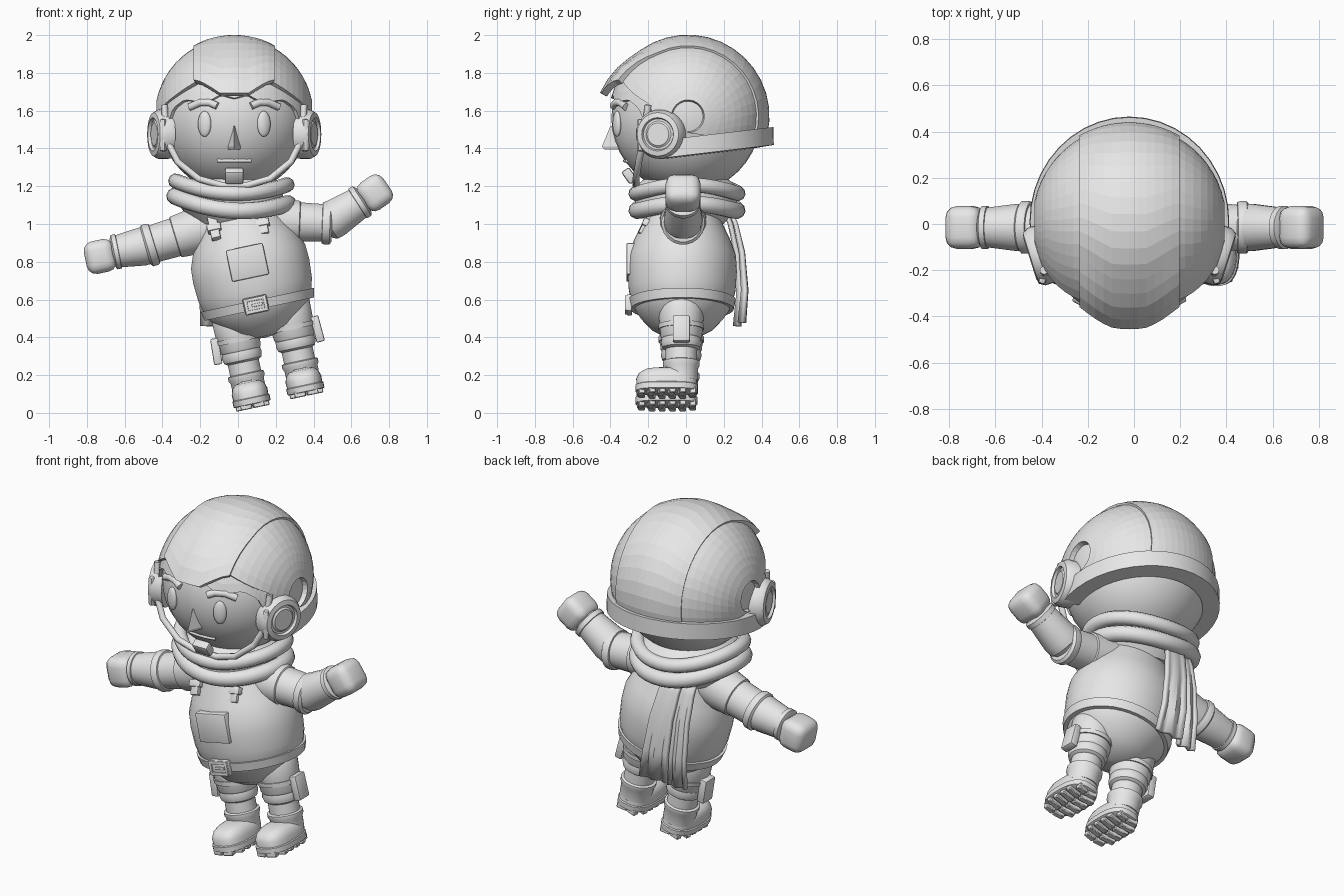
import bpy, bmesh
from math import sin, cos, radians, pi, sqrt, asin, copysign
from mathutils import Vector, Matrix

if "Cube" in bpy.data.objects:
    bpy.data.objects.remove(bpy.data.objects["Cube"], do_unlink=True)

grey = bpy.data.materials.new("light_grey")
grey.use_nodes = True
grey.diffuse_color = (0.8, 0.8, 0.8, 1)
grey.node_tree.nodes["Principled BSDF"].inputs["Base Color"].default_value = (0.8, 0.8, 0.8, 1)


def add(name, data, M=Matrix()):
    data.materials.append(grey)
    o = bpy.data.objects.new(name, data)
    bpy.context.scene.collection.objects.link(o)
    o.matrix_world = M
    return o


def from_bm(name, bm, M=Matrix(), smooth=True):
    me = bpy.data.meshes.new(name)
    bm.to_mesh(me)
    bm.free()
    if smooth:
        me.shade_smooth()
        me.set_sharp_from_angle(angle=radians(38))
    return add(name, me, M)


def skin(name, rows, M=Matrix(), closed=False, smooth=True, thick=0):
    """Faces between rows of points; closed rows become a capped solid."""
    bm = bmesh.new()
    vs = [[bm.verts.new(p) for p in r] for r in rows]
    n = len(rows[0])
    for r, s in zip(vs, vs[1:]):
        for j in range(n if closed else n - 1):
            k = (j + 1) % n
            bm.faces.new((r[j], s[j], s[k], r[k]))
    if closed:
        bm.faces.new(vs[0])
        bm.faces.new(vs[-1])
        bmesh.ops.recalc_face_normals(bm, faces=bm.faces[:])
    o = from_bm(name, bm, M, smooth)
    if thick:
        m = o.modifiers.new("thickness", 'SOLIDIFY')
        m.thickness = thick
    return o


def lathe(name, prof, M=Matrix(), sx=1, sy=1, power=1, seg=32, smooth=True):
    def c(v):
        return copysign(abs(v) ** power, v)
    ts = [2 * pi * (i + 0.5) / seg for i in range(seg)]
    return skin(name, [[(r * sx * c(cos(t)), r * sy * c(sin(t)), h) for t in ts]
                       for h, r in prof], M, True, smooth)


def aim(p, axis):
    q = Vector((0, 0, 1)).rotation_difference(Vector(axis))
    return Matrix.Translation(p) @ q.to_matrix().to_4x4()


def limb(name, p0, p1, prof, seg=20):
    d = Vector(p1) - Vector(p0)
    return lathe(name, [(t * d.length, r) for t, r in prof], aim(p0, d), seg=seg)


def at(x, y, z, angle=0, axis='Y'):
    return Matrix.Translation((x, y, z)) @ Matrix.Rotation(radians(angle), 4, axis)


def box(name, size, M, bevel=0.01, seg=2):
    bm = bmesh.new()
    bmesh.ops.create_cube(bm, size=1, matrix=Matrix.Diagonal((*size, 1)))
    bmesh.ops.bevel(bm, geom=bm.edges[:], offset=bevel, segments=seg,
                    profile=0.5, affect='EDGES')
    return from_bm(name, bm, M)


def ball(name, size, M):
    bm = bmesh.new()
    bmesh.ops.create_uvsphere(bm, u_segments=32, v_segments=20, radius=1,
                              matrix=Matrix.Diagonal((*size, 1)))
    return from_bm(name, bm, M)


def tube(name, pts, r, cyclic=False):
    cu = bpy.data.curves.new(name, 'CURVE')
    cu.dimensions = '3D'
    cu.bevel_depth = r
    cu.bevel_resolution = 3
    cu.use_fill_caps = True
    sp = cu.splines.new('POLY')
    sp.points.add(len(pts) - 1)
    for q, p in zip(sp.points, pts):
        q.co = (*p, 1)
    sp.use_cyclic_u = cyclic
    sp.use_smooth = True
    return add(name, cu)


def interp(table, x):
    for (a, u), (b, v) in zip(table, table[1:]):
        if x <= b:
            return u + (v - u) * (x - a) / (b - a)
    return table[-1][1]


def dome(name, C, R, a0, a1, edge, thick, flare=0, back=None, n=10, m=18):
    """Sphere patch with its poles at the ears and a shaped front edge."""
    rows = []
    for i in range(n + 1):
        a = a0 + (a1 - a0) * i / n
        ca = cos(radians(a))
        b0 = interp(edge, abs(a))
        b1 = back or 180 + asin(min(1, 0.1 / (R * ca))) * 180 / pi
        row = []
        for j in range(m + 1):
            b = b0 + (b1 - b0) * j / m
            r = R + flare * max(0, 1 - (b - b0) / 35)
            row.append((C[0] + R * sin(radians(a)), C[1] - r * ca * cos(radians(b)),
                        C[2] + r * ca * sin(radians(b))))
        rows.append(row)
    return skin(name, rows, smooth=False, thick=thick)


# Head and face
HX, HR, HZ = -0.02, 0.395, 1.56
ball("head", (HR, HR, HR), at(HX, 0, HZ))


def face_y(x, z):
    return -sqrt(HR ** 2 - x ** 2 - (z - HZ) ** 2)


for s, side in ((1, "left"), (-1, "right")):
    x = s * 0.157
    ball(side + "_eye", (0.037, 0.02, 0.068), at(HX + x, face_y(x, 1.53) - 0.004, 1.53, s * 22, 'Z'))
    brow = [(s * u, 1.625 + v) for u, v in ((0.09, 0), (0.13, 0.018), (0.18, 0.018), (0.235, -0.006))]
    tube(side + "_brow", [(HX + u, face_y(u, v) - 0.006, v) for u, v in brow], 0.02)
skin("nose", [[(HX - w, y, z), (HX + w, y, z), (HX, t, z)] for z, w, y, t in
              ((1.395, 0.042, -0.33, -0.43), (1.41, 0.042, -0.34, -0.445), (1.52, 0.01, -0.37, -0.4))],
     closed=True, smooth=False)
tube("mouth", [(HX + u / 100, face_y(u / 100, 1.335), 1.335) for u in range(-9, 10, 3)], 0.009)
dome("hair", (HX, 0, HZ), 0.412, -68, 68,
     [(0, 15), (10, 18), (22, 12), (40, 18), (52, 12), (58, -6), (68, -8)], 0.03, 0, 100, 36, 10)

# Helmet
HC = (HX, 0.01, 1.57)
brim = [(0, 15), (10, 15), (29, 28), (60, 18), (70, -5), (78, -20)]
dome("helmet_centre_panel", HC, 0.432, -30, 30, brim, 0.035, 0.05, n=12)
dome("helmet_left_panel", HC, 0.42, 29, 78, brim, 0.03, 0.025, n=8)
dome("helmet_right_panel", HC, 0.42, -78, -29, brim, 0.03, 0.025, n=8)
arc = [radians(-18 + 216 * i / 24) for i in range(25)]
skin("helmet_band", [[(HX + r * 0.95 * cos(t), 0.01 + r * sin(t), 1.41 + 0.118 * r * sin(t) + h) for t in arc]
                     for h, r in ((0.05, 0.38), (0.05, 0.452), (-0.045, 0.455), (-0.05, 0.36))])
half = [(0.37, -0.2, 1.63), (0.36, -0.225, 1.45), (0.3, -0.25, 1.33), (0.19, -0.265, 1.24), (0.07, -0.265, 1.205)]
frame = [(HX + x, y, z) for x, y, z in half] + [(HX - x, y, z) for x, y, z in half[::-1]]
tube("visor_frame", frame, 0.018)
box("chin_clasp", (0.1, 0.05, 0.08), at(HX, -0.3, 1.255, 35, 'X'), 0.012)
for s, side in ((1, "left"), (-1, "right")):
    lathe(side + "_ear_cup", [(0, 0.13), (0.055, 0.13), (0.08, 0.115), (0.085, 0.088), (0.07, 0.082),
                              (0.07, 0.07), (0.078, 0.06), (0.078, 0.001)],
          aim((HX + s * 0.35, -0.125, 1.475), (s * 0.95, -0.3, 0)))
    box(side + "_ear_clip", (0.03, 0.07, 0.17), at(HX + s * 0.37, -0.225, 1.47, s * 20, 'Z'))

# Scarf
lathe("neck", [(1.0, 0.2), (1.08, 0.27), (1.2, 0.27), (1.24, 0.22)], at(-0.03, 0, 0))
for name, z0, rx, ry, r, tilt in (("scarf_upper_roll", 1.19, 0.295, 0.27, 0.04, 0.01),
                                  ("scarf_lower_roll", 1.1, 0.3, 0.265, 0.045, 0.02)):
    ts = [2 * pi * i / 40 for i in range(40)]
    tube(name, [(-0.035 + rx * cos(t), 0.005 + ry * sin(t), z0 + 0.028 * cos(2 * t) - tilt * cos(t))
                for t in ts], r, True)
path = [(0.2, 1.12), (0.25, 1.0), (0.285, 0.85), (0.3, 0.65), (0.285, 0.48)]
for name, lo, hi, dy, drop in (("scarf_left_tail", -0.25, 1, 0, 0), ("scarf_right_tail", -1, -0.1, -0.025, 0.02)):
    rows = []
    for i, (y, z) in enumerate(path):
        f = i / 4
        row = []
        for j in range(9):
            u = lo + (hi - lo) * j / 8
            row.append((-0.13 + 0.08 * f + u * (0.09 + 0.06 * f),
                        y + dy + 0.012 * f * cos(j * pi / 2), z - drop * f))
        rows.append(row)
    skin(name, rows, thick=0.022)

# Torso, leaning to one side
LEAN = -12
B = at(0.07, -0.02, 0.75, LEAN)
lathe("torso", [(-0.36, 0.001), (-0.35, 0.1), (-0.31, 0.18), (-0.25, 0.24), (-0.19, 0.285), (-0.1, 0.308),
                (0, 0.315), (0.08, 0.31), (0.16, 0.28), (0.25, 0.235), (0.33, 0.2), (0.42, 0.17)], B, sy=0.92, seg=40)
lathe("belt", [(-0.205, 0.27), (-0.205, 0.296), (-0.155, 0.308), (-0.155, 0.28)], B, sy=0.92, seg=40)
box("chest_pocket", (0.2, 0.06, 0.17), B @ at(-0.01, -0.266, 0.05), 0.008)
box("buckle_plate", (0.13, 0.03, 0.09), B @ at(-0.013, -0.28, -0.18), 0.008)
for s in (1, -1):
    box("buckle_rail", (0.11, 0.02, 0.018), B @ at(-0.013, -0.293, -0.18 + s * 0.032), 0.004)
    box("buckle_post", (0.018, 0.02, 0.08), B @ at(-0.013 + s * 0.052, -0.293, -0.18), 0.004)
box("buckle_pin", (0.06, 0.02, 0.016), B @ at(-0.005, -0.293, -0.18), 0.004)
for x, z in ((-0.145, 0.28), (0.11, 0.25)):
    S = B @ at(x, -0.175, z, -28, 'X')
    box("shoulder_strap", (0.05, 0.04, 0.17), S, 0.006)
    box("strap_clip", (0.075, 0.05, 0.04), S @ at(0, 0, -0.02), 0.006)

# Arms
Y = -0.015
arms = (("right", (-0.1, Y, 1.0), (-0.47, Y, 0.888), (-0.66, Y, 0.85), (-0.73, Y, 0.828), -12),
        ("left", (0.08, Y, 1.02), (0.475, Y, 1.005), (0.66, Y, 1.125), (0.725, Y, 1.165), -35))
for side, shoulder, elbow, wrist, hand, tilt in arms:
    limb(side + "_upper_arm", shoulder, elbow, [(0, 0.13), (0.4, 0.122), (0.62, 0.113), (0.63, 0.105), (1, 0.1)])
    limb(side + "_elbow_cuff", shoulder, elbow, [(0.92, 0.09), (0.93, 0.11), (0.96, 0.115), (1.03, 0.115), (1.06, 0.1)])
    limb(side + "_forearm", elbow, wrist, [(-0.1, 0.08), (0, 0.1), (0.2, 0.103), (0.82, 0.088), (1, 0.085)])
    limb(side + "_glove_cuff", elbow, wrist, [(0.84, 0.08), (0.86, 0.094), (0.98, 0.094), (1.04, 0.07)])
    box(side + "_glove", (0.16, 0.185, 0.175), at(*hand, tilt), 0.05, 3)

# Legs and boots
for side, s, x, z in (("left", 1, 0.365, 0.09), ("right", -1, 0.08, 0.024)):
    L = at(x, -0.025, z, LEAN)
    lathe(side + "_thigh", [(0.25, 0.085), (0.26, 0.1), (0.285, 0.108), (0.31, 0.104), (0.32, 0.11), (0.42, 0.118),
                            (0.52, 0.12), (0.58, 0.08)], L)
    lathe(side + "_thigh_strap", [(0.36, 0.1), (0.36, 0.12), (0.385, 0.122), (0.385, 0.1)], L)
    lathe(side + "_shin", [(0.08, 0.088), (0.15, 0.09), (0.165, 0.098), (0.185, 0.098), (0.19, 0.084), (0.27, 0.084)], L)
    box(side + "_thigh_pouch", (0.045, 0.09, 0.14), L @ at(s * 0.128, 0, 0.335, -s * 3), 0.008)
    foot = L @ at(0, -0.078, 0)
    lathe(side + "_boot", [(0.045, 0.095), (0.09, 0.097), (0.12, 0.088), (0.14, 0.068), (0.15, 0.03)],
          foot, sy=1.66, power=0.75)
    lathe(side + "_sole", [(0.022, 0.094), (0.025, 0.1), (0.055, 0.101), (0.06, 0.095)], foot, sy=1.64, power=0.75)
    for i in range(6):
        for k in (-1, 1):
            y = -0.135 + 0.054 * i
            w = 0.085 if 0 < i < 5 else 0.06
            box(side + "_tread", (w, 0.034, 0.035), foot @ at(k * w * 0.54, y, 0.018, k * 8, 'Z'), 0.004, 1)
